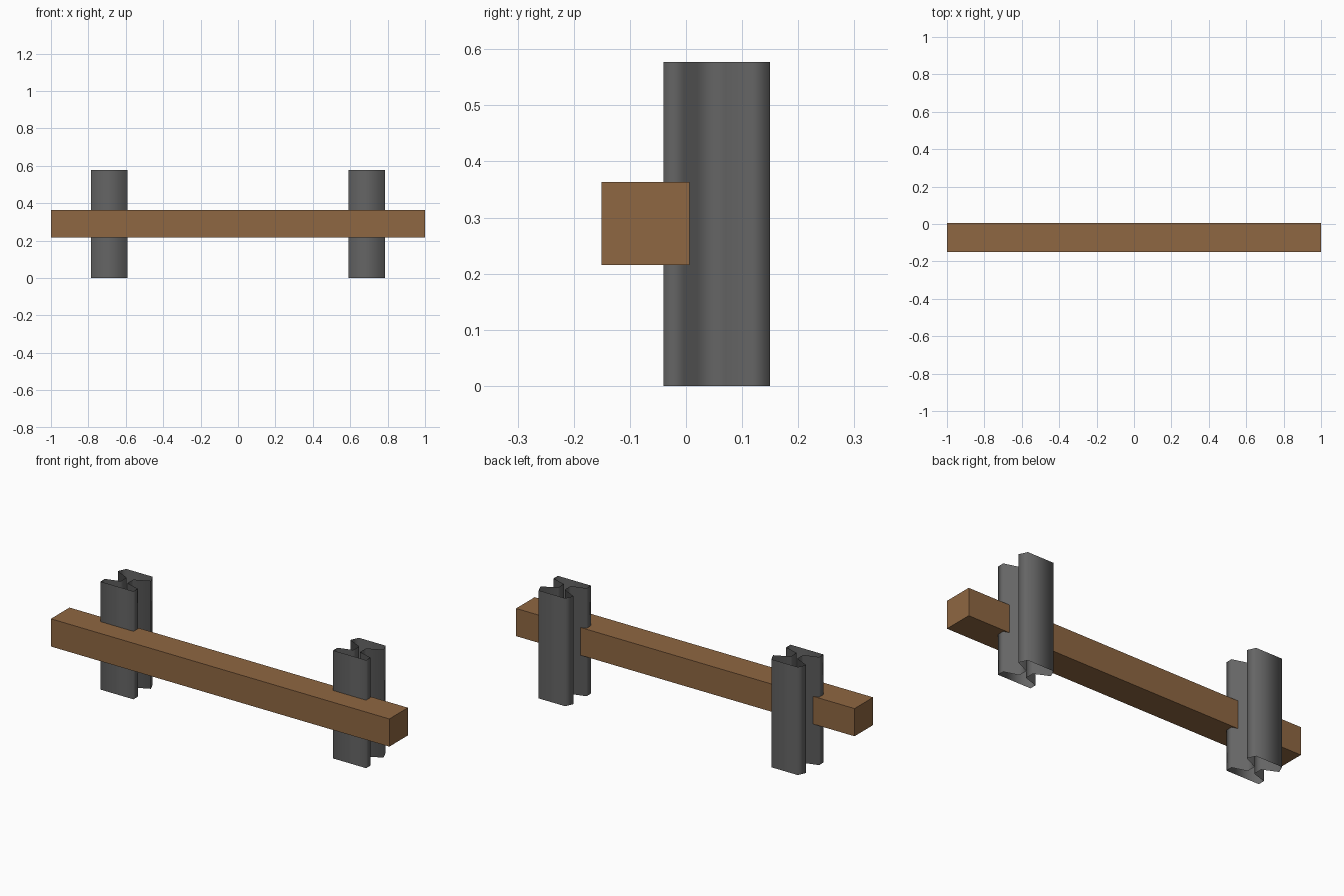
import bpy, bmesh

if "Cube" in bpy.data.objects:
    bpy.data.objects.remove(bpy.data.objects["Cube"])


def material(name, rgb):
    m = bpy.data.materials.new(name)
    m.diffuse_color = (*rgb, 1)
    m.use_nodes = True
    m.node_tree.nodes["Principled BSDF"].inputs["Base Color"].default_value = m.diffuse_color
    return m


wood = material("brown wood", (0.275, 0.136, 0.054))
steel = material("dark grey steel", (0.13, 0.13, 0.13))


def finish(bm, name, mat):
    bmesh.ops.recalc_face_normals(bm, faces=bm.faces[:])
    mesh = bpy.data.meshes.new(name)
    bm.to_mesh(mesh)
    bm.free()
    mesh.materials.append(mat)
    obj = bpy.data.objects.new(name, mesh)
    bpy.context.collection.objects.link(obj)
    return obj


# Horizontal wooden beam
bm = bmesh.new()
bmesh.ops.create_cube(bm, size=1)
for v in bm.verts:
    v.co.x *= 2
    v.co.y = v.co.y * 0.157 - 0.0725
    v.co.z = v.co.z * 0.148 + 0.289
finish(bm, "beam", wood)

# Steel posts: I-section with tapered flanges, walls only (open ends)
HEIGHT = 0.577
half = [(0.0975, -0.04), (0.0975, -0.003), (0.02, 0.02),
        (0.02, 0.07), (0.0975, 0.107), (0.078, 0.15)]
profile = half + [(-x, y) for x, y in reversed(half)]


def post(name, cx):
    bm = bmesh.new()
    low = [bm.verts.new((cx + x, y, 0)) for x, y in profile]
    high = [bm.verts.new((cx + x, y, HEIGHT)) for x, y in profile]
    n = len(profile)
    for i in range(n):
        j = (i + 1) % n
        f = bm.faces.new((low[i], low[j], high[j], high[i]))
        f.smooth = True
    # An open shell needs its outward direction set by the winding
    finish(bm, name, steel)


post("left_post", -0.6875)
post("right_post", 0.6875)
